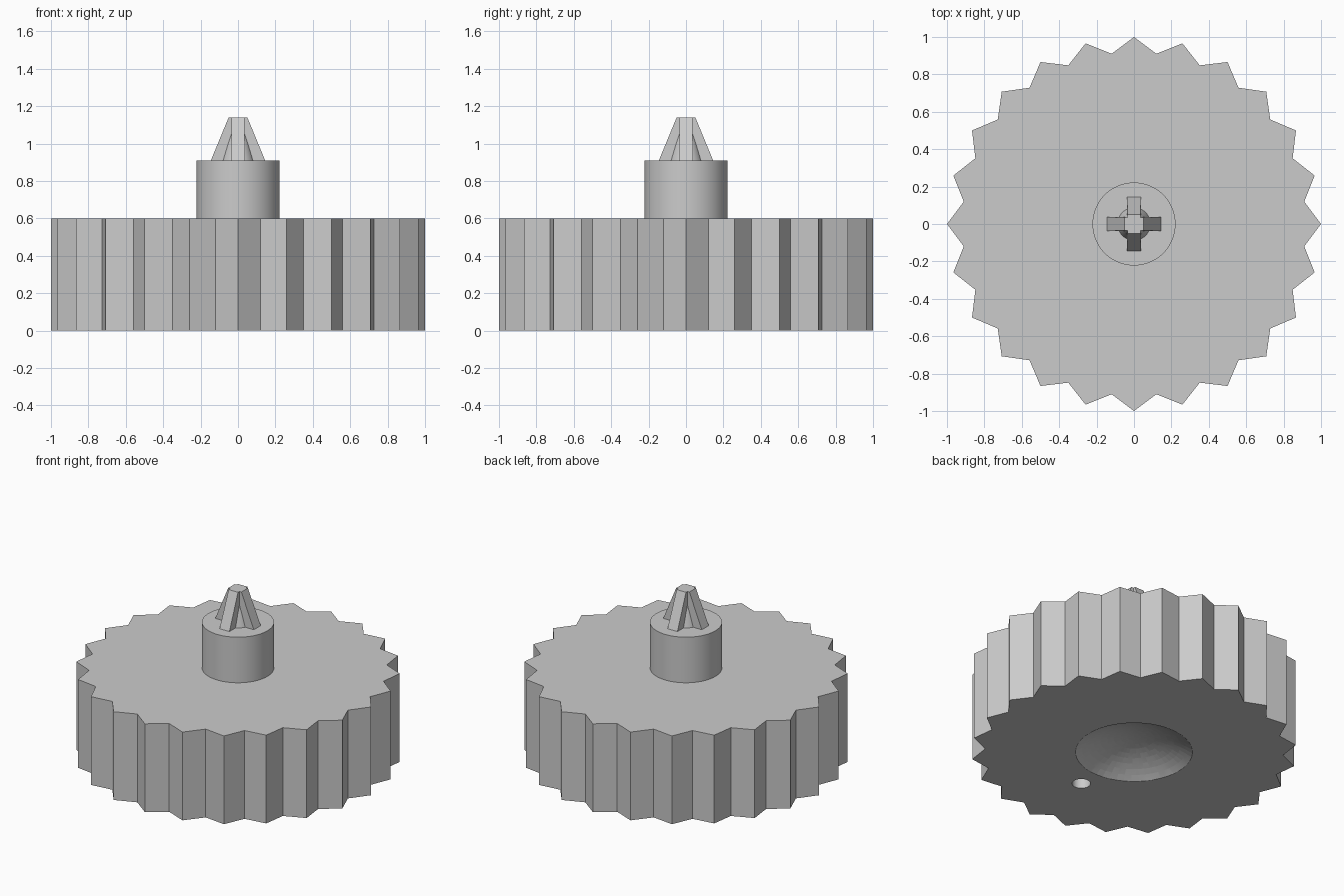
import bpy, bmesh, math

default = bpy.data.objects.get("Cube")
if default:
    bpy.data.objects.remove(default, do_unlink=True)

grey = bpy.data.materials.new("plain_grey")
grey.use_nodes = True
grey.diffuse_color = (0.6, 0.6, 0.6, 1)
grey.node_tree.nodes["Principled BSDF"].inputs["Base Color"].default_value = (0.6, 0.6, 0.6, 1)


def finish(name, bm, smooth=False):
    """Turn a bmesh into a named grey object."""
    bmesh.ops.recalc_face_normals(bm, faces=bm.faces)
    for f in bm.faces:
        f.smooth = smooth
    for e in bm.edges:
        if len(e.link_faces) == 2 and e.calc_face_angle() > math.radians(30):
            e.smooth = False
    mesh = bpy.data.meshes.new(name)
    bm.to_mesh(mesh)
    bm.free()
    mesh.materials.append(grey)
    obj = bpy.data.objects.new(name, mesh)
    bpy.context.collection.objects.link(obj)
    return obj


def loft(bm, lower, upper):
    """Closed solid between two matching outlines."""
    a = [bm.verts.new(p) for p in lower]
    b = [bm.verts.new(p) for p in upper]
    n = len(a)
    bm.faces.new(a[::-1])
    bm.faces.new(b)
    for i in range(n):
        j = (i + 1) % n
        bm.faces.new((a[i], a[j], b[j], b[i]))


def ring(radii, z, n, cx=0, cy=0):
    """Points round a circle, cycling through the given radii."""
    return [(cx + radii[i % len(radii)] * math.cos(math.tau * i / n),
             cy + radii[i % len(radii)] * math.sin(math.tau * i / n), z)
            for i in range(n)]


def round_solid(name, r0, r1, z0, z1, n=64, cx=0, cy=0):
    bm = bmesh.new()
    loft(bm, ring([r0], z0, n, cx, cy), ring([r1], z1, n, cx, cy))
    return finish(name, bm, smooth=True)


# Toothed wheel
TEETH = 24
bm = bmesh.new()
loft(bm, ring([1, 0.918], 0, TEETH * 2), ring([1, 0.918], 0.6, TEETH * 2))
wheel = finish("toothed_wheel", bm)

# Shallow dished recess and small round hole in the underside
dish_r, dish_d = 0.36, 0.11
ball_r = (dish_r ** 2 + dish_d ** 2) / (2 * dish_d)
bm = bmesh.new()
bmesh.ops.create_uvsphere(bm, u_segments=48, v_segments=48, radius=ball_r)
bmesh.ops.translate(bm, verts=bm.verts, vec=(0, 0, dish_d - ball_r))
dish = finish("dish_cutter", bm, smooth=True)
hole = round_solid("hole_cutter", 0.057, 0.057, -0.1, 0.3, 24, 0, -0.505)

bpy.context.view_layer.objects.active = wheel
for cutter in (dish, hole):
    cutter.hide_render = True
    mod = wheel.modifiers.new("cut", "BOOLEAN")
    mod.operation = "DIFFERENCE"
    mod.solver = "EXACT"
    mod.object = cutter
    bpy.ops.object.modifier_apply(modifier=mod.name)
    bpy.data.objects.remove(cutter, do_unlink=True)

# Round boss on top of the wheel
round_solid("round_boss", 0.222, 0.222, 0.6, 0.91)

# Cross-shaped driver tip: a tapered core with two crossed, tapered blades
round_solid("tip_core", 0.088, 0.026, 0.91, 1.139, 32)


def blade(name, turn):
    def outline(length, half, z):
        pts = [(-length, -half), (length, -half), (length, half), (-length, half)]
        return [(y, x, z) if turn else (x, y, z) for x, y in pts]
    bm = bmesh.new()
    loft(bm, outline(0.145, 0.037, 0.91), outline(0.05, 0.035, 1.14))
    finish(name, bm)


blade("tip_blade_across", False)
blade("tip_blade_front_back", True)
